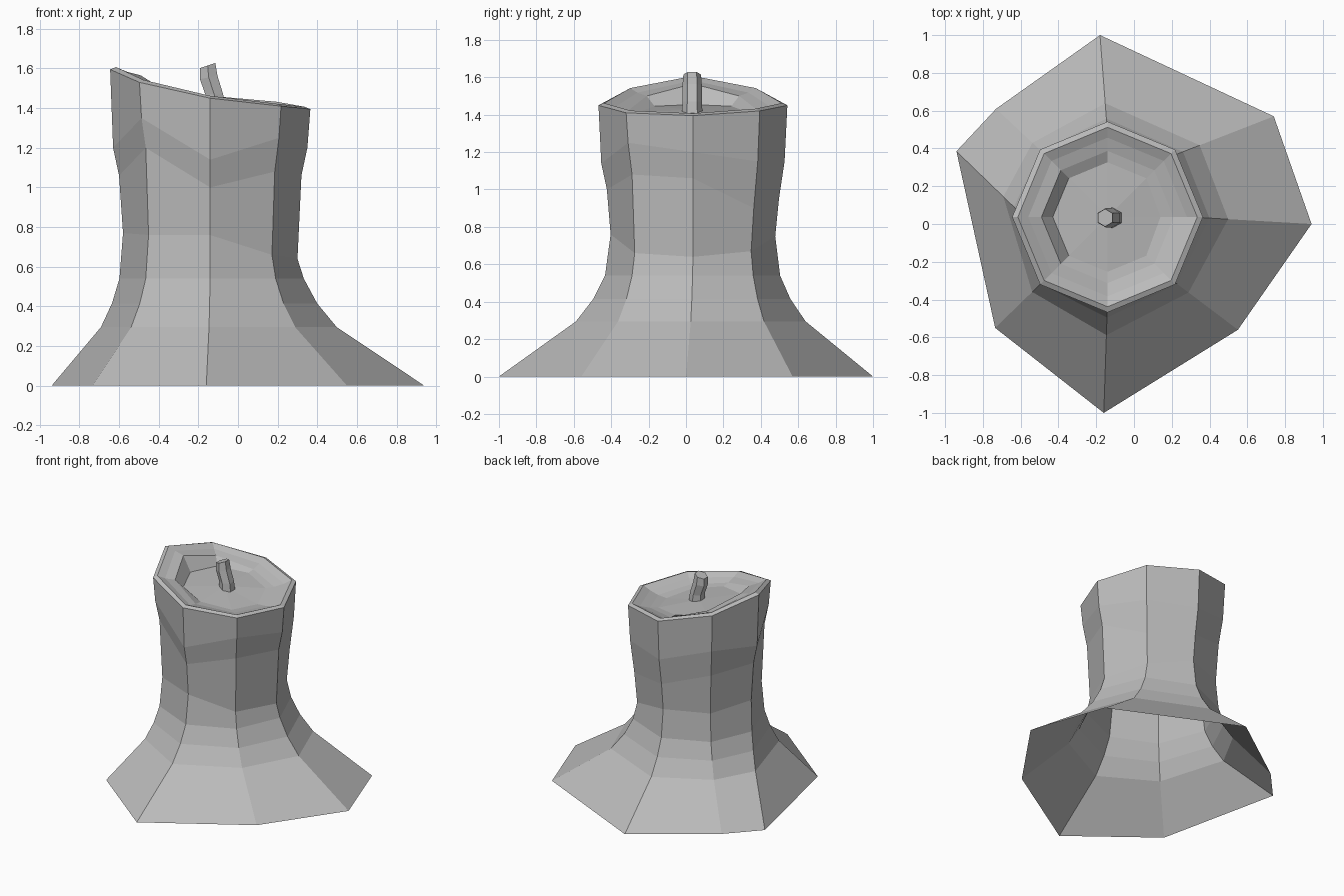
import bpy
import bmesh
import math
from mathutils import Vector, Matrix

cube = bpy.data.objects.get("Cube")
if cube:
    bpy.data.objects.remove(cube, do_unlink=True)

SIDES = 8
AXIS = Vector((-0.14, 0.037))

stone = bpy.data.materials.new("plain_grey")
stone.use_nodes = True
GREY = (0.5, 0.5, 0.5, 1.0)
stone.diffuse_color = GREY
stone.node_tree.nodes["Principled BSDF"].inputs["Base Color"].default_value = GREY


def finish(bm, name):
    bmesh.ops.recalc_face_normals(bm, faces=bm.faces)
    mesh = bpy.data.meshes.new(name)
    bm.to_mesh(mesh)
    bm.free()
    mesh.materials.append(stone)
    obj = bpy.data.objects.new(name, mesh)
    bpy.context.collection.objects.link(obj)
    return obj


def bridge(bm, rings):
    """Skin a list of closed vertex rings with quads."""
    for low, high in zip(rings, rings[1:]):
        n = len(low)
        for i in range(n):
            j = (i + 1) % n
            bm.faces.new((low[i], low[j], high[j], high[i]))


def around(radius, i):
    a = math.tau * i / SIDES
    return AXIS + radius * Vector((math.cos(a), math.sin(a)))


# Corner outline of the flared skirt, anticlockwise from +x
skirt = [Vector(p) for p in (
    (0.94, 0.0), (0.74, 0.57), (-0.18, 1.0), (-0.73, 0.61),
    (-0.94, 0.385), (-0.735, -0.55), (-0.16, -1.0), (0.55, -0.56))]

# Heights that differ from corner to corner
rim_z = (1.395, 1.42, 1.45, 1.53, 1.595, 1.53, 1.45, 1.41)
shoulder_z = (1.2, 1.15, 1.15, 1.25, 1.2, 1.35, 1.14, 1.25)
chest_z = (1.06, 0.9, 0.95, 1.05, 1.06, 1.2, 1.0, 1.08)
waist_z = (0.64, 0.67, 0.75, 0.75, 0.77, 0.76, 0.76, 0.66)

# Outer wall: (heights, radius, blend towards the skirt outline)
levels = (
    ((0.0,) * SIDES, 0.44, 1.0),
    ((0.295,) * SIDES, 0.44, 0.31),
    ((0.415,) * SIDES, 0.44, 0.155),
    ((0.54,) * SIDES, 0.44, 0.05),
    (waist_z, 0.44, 0.0),
    (chest_z, 0.46, 0.0),
    (shoulder_z, 0.49, 0.0),
    (rim_z, 0.505, 0.0))

bm = bmesh.new()
rings = []
for heights, radius, blend in levels:
    ring = []
    for i in range(SIDES):
        p = around(radius, i).lerp(skirt[i], blend)
        ring.append(bm.verts.new((p.x, p.y, heights[i])))
    rings.append(ring)

# Rolled lip and sloping inner rim
for radius, rise in ((0.475, 0.012), (0.42, -0.012), (0.35, -0.03)):
    ring = []
    for i in range(SIDES):
        p = around(radius, i)
        ring.append(bm.verts.new((p.x, p.y, rim_z[i] + rise)))
    rings.append(ring)

# Sunken floor, deepest beside the high edge of the rim
floor = []
for i in range(SIDES):
    p = around(0.29 if i else 0.28, i)
    z = min(1.425 - 0.1 * (p.x - AXIS.x), rim_z[i] - 0.035)
    floor.append(bm.verts.new((p.x, p.y, z)))
rings.append(floor)
bridge(bm, rings)
center = bm.verts.new((AXIS.x, AXIS.y, 1.425))
for i in range(SIDES):
    bm.faces.new((floor[i], floor[(i + 1) % SIDES], center))
finish(bm, "hollow_column")

# Bent peg: (x, z, radius, tilt) for each hexagonal section
bm = bmesh.new()
rings = []
for x, z, radius, tilt in ((-0.115, 1.41, 0.055, 0.0), (-0.12, 1.47, 0.052, 0.0),
                           (-0.148, 1.555, 0.052, -0.2), (-0.153, 1.615, 0.047, -0.33)):
    turn = Matrix.Rotation(tilt, 3, 'Y')
    ring = []
    for i in range(6):
        a = math.tau * (i + 0.5) / 6
        offset = turn @ Vector((radius * math.cos(a), radius * math.sin(a), 0))
        ring.append(bm.verts.new(Vector((x, 0.033, z)) + offset))
    rings.append(ring)
bridge(bm, rings)
bm.faces.new(rings[-1])
bm.faces.new(list(reversed(rings[0])))
finish(bm, "bent_peg")
